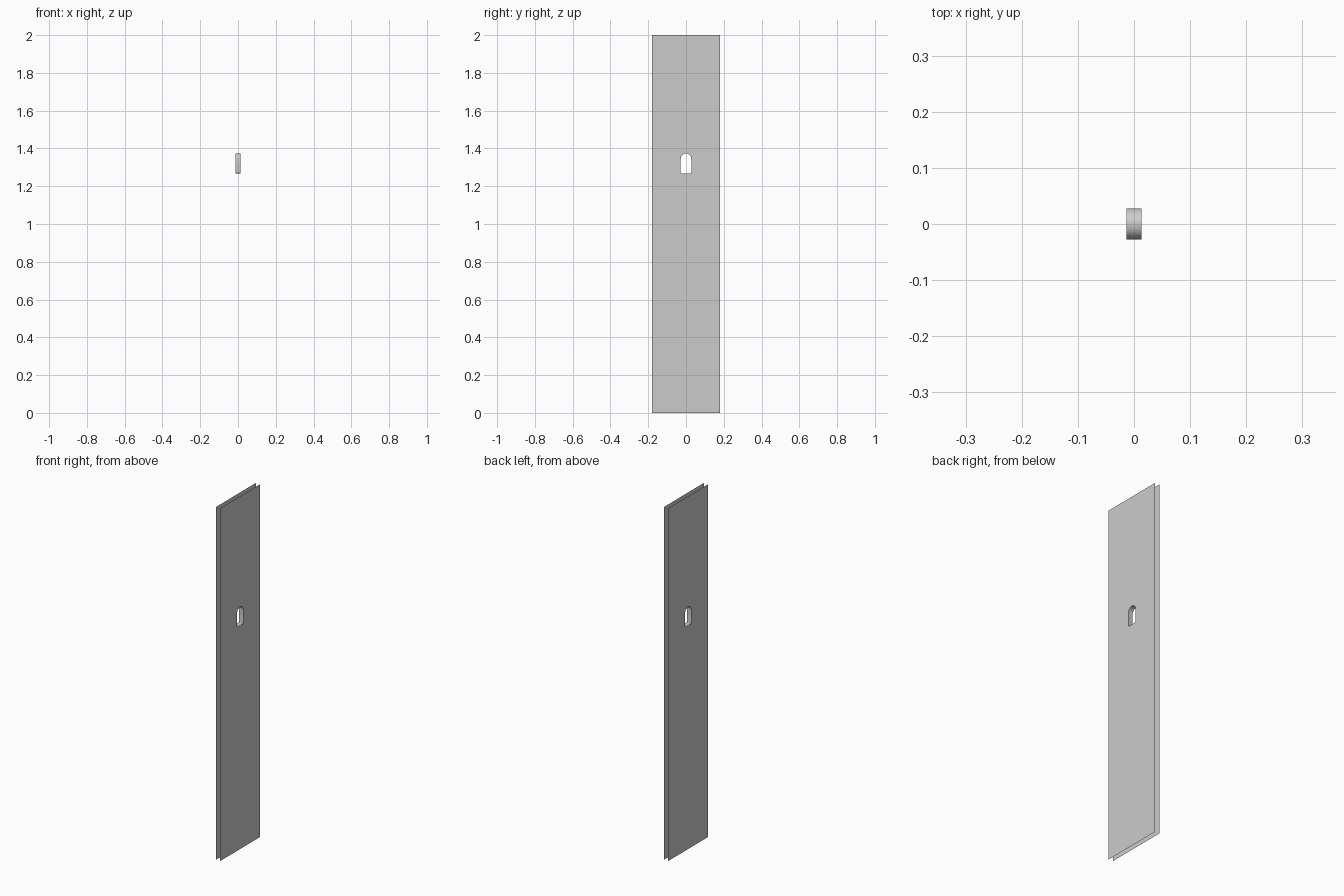
import bpy, bmesh, math

if "Cube" in bpy.data.objects:
    bpy.data.objects.remove(bpy.data.objects["Cube"])

HALF_GAP = 0.0135           # the skins sit at x = +/- this
HALF_W, HEIGHT = 0.18, 2.0
R, SILL, SPRING = 0.0278, 1.268, 1.345
FILLET = 0.004

def arc(cy, cz, r, a0, a1, n):
    return [(cy + r * math.cos(math.radians(a0 + (a1 - a0) * i / n)),
             cz + r * math.sin(math.radians(a0 + (a1 - a0) * i / n))) for i in range(n + 1)]

# Arched opening outline in (y, z), counter-clockwise
opening = (arc(0, SPRING, R, 0, 180, 24)
           + arc(-R + FILLET, SILL + FILLET, FILLET, 180, 270, 4)
           + arc(R - FILLET, SILL + FILLET, FILLET, 270, 360, 4))
border = [(-HALF_W, 0), (HALF_W, 0), (HALF_W, HEIGHT), (-HALF_W, HEIGHT)]

def make_object(name, bm):
    mesh = bpy.data.meshes.new(name)
    bm.to_mesh(mesh)
    bm.free()
    obj = bpy.data.objects.new(name, mesh)
    bpy.context.collection.objects.link(obj)
    return obj

def ring(bm, pts, x):
    return [bm.verts.new((x, y, z)) for y, z in pts]

# Thin front and back skins with the opening cut out
def skin(name, side):
    bm = bmesh.new()
    edges = []
    for pts in (border, opening):
        v = ring(bm, pts, side * HALF_GAP)
        edges += [bm.edges.new((v[i - 1], v[i])) for i in range(len(v))]
    bmesh.ops.triangle_fill(bm, edges=edges, use_beauty=True, normal=(side, 0, 0))
    for f in bm.faces:
        f.normal_update()
        if f.normal.x * side < 0:
            f.normal_flip()
    return make_object(name, bm)

skin("right_skin", 1)
skin("left_skin", -1)

# Lining of the opening, joining the two skins, facing into the hole
bm = bmesh.new()
a, b = ring(bm, opening, -HALF_GAP), ring(bm, opening, HALF_GAP)
for i in range(len(a)):
    bm.faces.new((a[i - 1], b[i - 1], b[i], a[i])).smooth = True
for f in bm.faces:
    f.normal_update()
    c = f.calc_center_median()
    if f.normal.y * c.y + f.normal.z * (c.z - 1.32) > 0:
        f.normal_flip()
make_object("opening_lining", bm)
